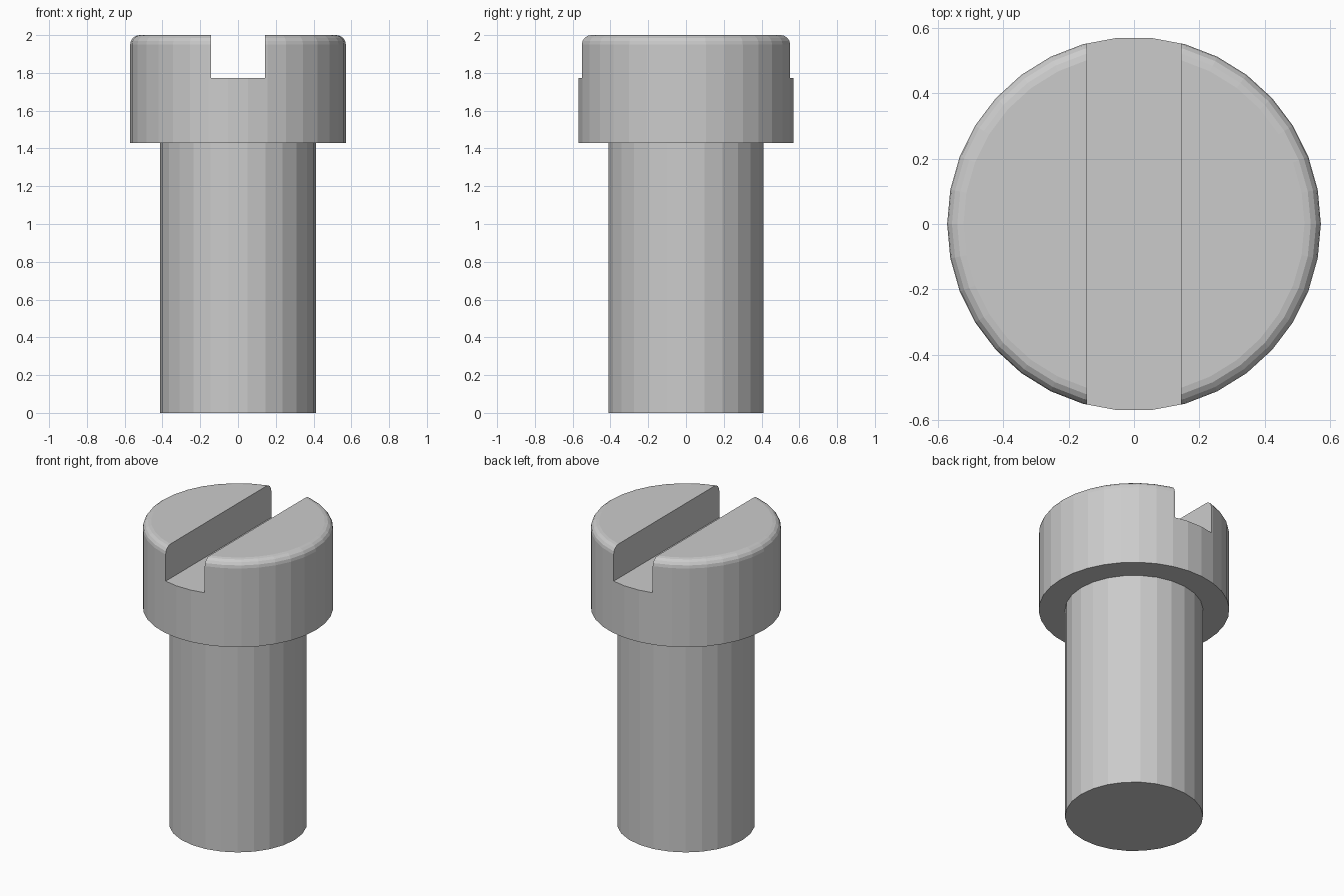
import bpy
import math

cube = bpy.data.objects.get("Cube")
if cube:
    bpy.data.objects.remove(cube, do_unlink=True)

steel = bpy.data.materials.new("plain_grey")
steel.use_nodes = True
grey = (0.6, 0.6, 0.6, 1)
steel.diffuse_color = grey
steel.node_tree.nodes["Principled BSDF"].inputs["Base Color"].default_value = grey

HEAD_R, SHANK_R = 0.571, 0.414
HEAD_BASE, TOP = 1.43, 2.0
SLOT_WIDTH, SLOT_FLOOR = 0.286, 1.773
ROUND = 0.05


def lathe(name, profile, sides):
    """Spin an (r, z) profile into a faceted, capped solid."""
    verts = [(r * math.cos(math.tau * i / sides), r * math.sin(math.tau * i / sides), z)
             for r, z in profile for i in range(sides)]
    faces = [(k * sides + i, k * sides + (i + 1) % sides,
              (k + 1) * sides + (i + 1) % sides, (k + 1) * sides + i)
             for k in range(len(profile) - 1) for i in range(sides)]
    last = (len(profile) - 1) * sides
    faces += [tuple(reversed(range(sides))), tuple(range(last, last + sides))]
    mesh = bpy.data.meshes.new(name)
    mesh.from_pydata(verts, [], faces)
    mesh.materials.append(steel)
    obj = bpy.data.objects.new(name, mesh)
    bpy.context.collection.objects.link(obj)
    return obj


# Shank
lathe("shank", [(SHANK_R, 0), (SHANK_R, HEAD_BASE)], 26)

# Head with a rounded top rim
rim = [(HEAD_R - ROUND + ROUND * math.cos(a), TOP - ROUND + ROUND * math.sin(a))
       for a in (math.pi / 2 * i / 4 for i in range(5))]
head = lathe("head", [(HEAD_R, HEAD_BASE)] + rim, 34)

# Straight driver slot cut through the head from front to back
bpy.ops.mesh.primitive_cube_add(size=1, location=(0, 0, SLOT_FLOOR + 0.25))
cutter = bpy.context.object
cutter.name = "slot_cutter"
cutter.scale = (SLOT_WIDTH, 2, 0.5)
cutter.data.materials.append(steel)
cutter.hide_render = True
cutter.display_type = 'WIRE'
slot = head.modifiers.new("slot", 'BOOLEAN')
slot.operation = 'DIFFERENCE'
slot.solver = 'EXACT'
slot.object = cutter

# Bake the cut and drop the helper
bpy.context.view_layer.objects.active = head
bpy.ops.object.modifier_apply(modifier=slot.name)
bpy.data.objects.remove(cutter, do_unlink=True)
